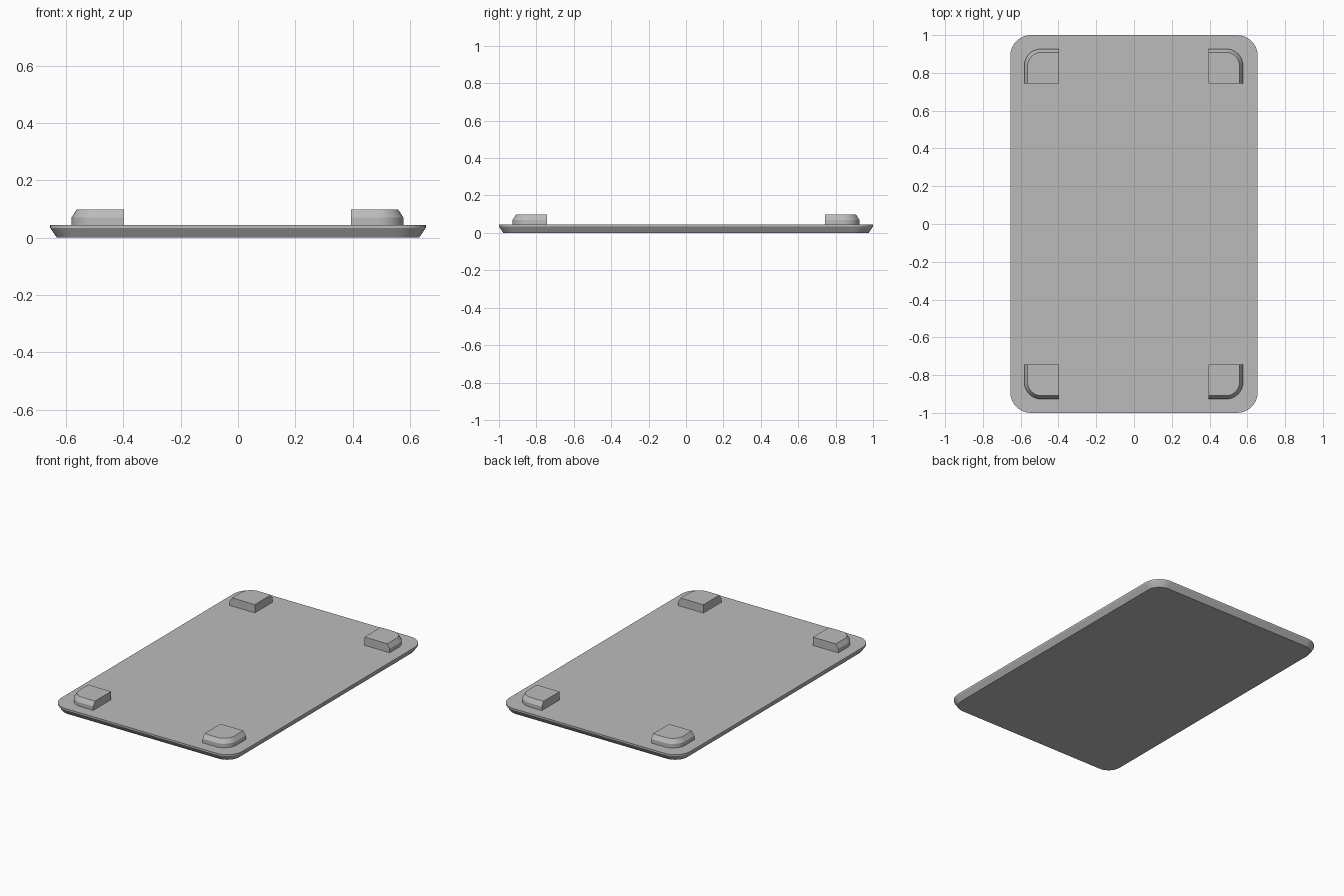
import bpy, bmesh, math

cube = bpy.data.objects.get("Cube")
if cube:
    bpy.data.objects.remove(cube, do_unlink=True)

grey = bpy.data.materials.new("plain grey")
grey.use_nodes = True
grey.diffuse_color = (0.5, 0.5, 0.5, 1)
grey.node_tree.nodes["Principled BSDF"].inputs["Base Color"].default_value = (0.5, 0.5, 0.5, 1)

STEPS = 10


def arc(cx, cy, r, start):
    """Quarter circle of points, counter-clockwise from the start angle."""
    angles = [start + math.pi / 2 * i / STEPS for i in range(STEPS + 1)]
    return [(cx + r * math.cos(a), cy + r * math.sin(a)) for a in angles]


def loft(name, layers):
    """Solid through matching counter-clockwise outlines, listed as (outline, z) from below."""
    bm = bmesh.new()
    rings = [[bm.verts.new((x, y, z)) for x, y in outline] for outline, z in layers]
    n = len(rings[0])
    for low, high in zip(rings, rings[1:]):
        for i in range(n):
            j = (i + 1) % n
            bm.faces.new((low[i], low[j], high[j], high[i]))
    bm.faces.new(rings[0][::-1])
    bm.faces.new(rings[-1])
    bmesh.ops.recalc_face_normals(bm, faces=bm.faces)
    mesh = bpy.data.meshes.new(name)
    bm.to_mesh(mesh)
    bm.free()
    mesh.materials.append(grey)
    obj = bpy.data.objects.new(name, mesh)
    bpy.context.collection.objects.link(obj)
    bpy.ops.object.select_all(action="DESELECT")
    obj.select_set(True)
    bpy.context.view_layer.objects.active = obj
    bpy.ops.object.shade_smooth_by_angle(angle=math.radians(25))
    return obj


def plate_outline(inset):
    hx, hy, r = 0.655, 1.0, 0.11
    points = []
    for k, (sx, sy) in enumerate([(1, 1), (-1, 1), (-1, -1), (1, -1)]):
        points += arc(sx * (hx - r), sy * (hy - r), r - inset, k * math.pi / 2)
    return points


def foot_outline(inset, sx, sy):
    # Only the two outer sides and the rounded corner move with the inset
    x0, x1, y0, y1, r = 0.396, 0.579, 0.743, 0.927, 0.09
    points = [(x0, y0), (x1 - inset, y0)]
    points += arc(x1 - r, y1 - r, r - inset, 0)
    points.append((x0, y1 - inset))
    return [(sx * x - 0.002, sy * y) for x, y in points]


# Base plate with an undercut rim
loft("base_plate", [(plate_outline(0.023), 0), (plate_outline(0), 0.034), (plate_outline(0), 0.044)])

# Four corner feet with chamfered outer edges
for end, sy in (("front", -1), ("back", 1)):
    for side, sx in (("left", 1), ("right", -1)):
        loft(f"{end}_{side}_foot", [(foot_outline(0, sx, sy), 0.044),
                                    (foot_outline(0, sx, sy), 0.07),
                                    (foot_outline(0.018, sx, sy), 0.098)])
